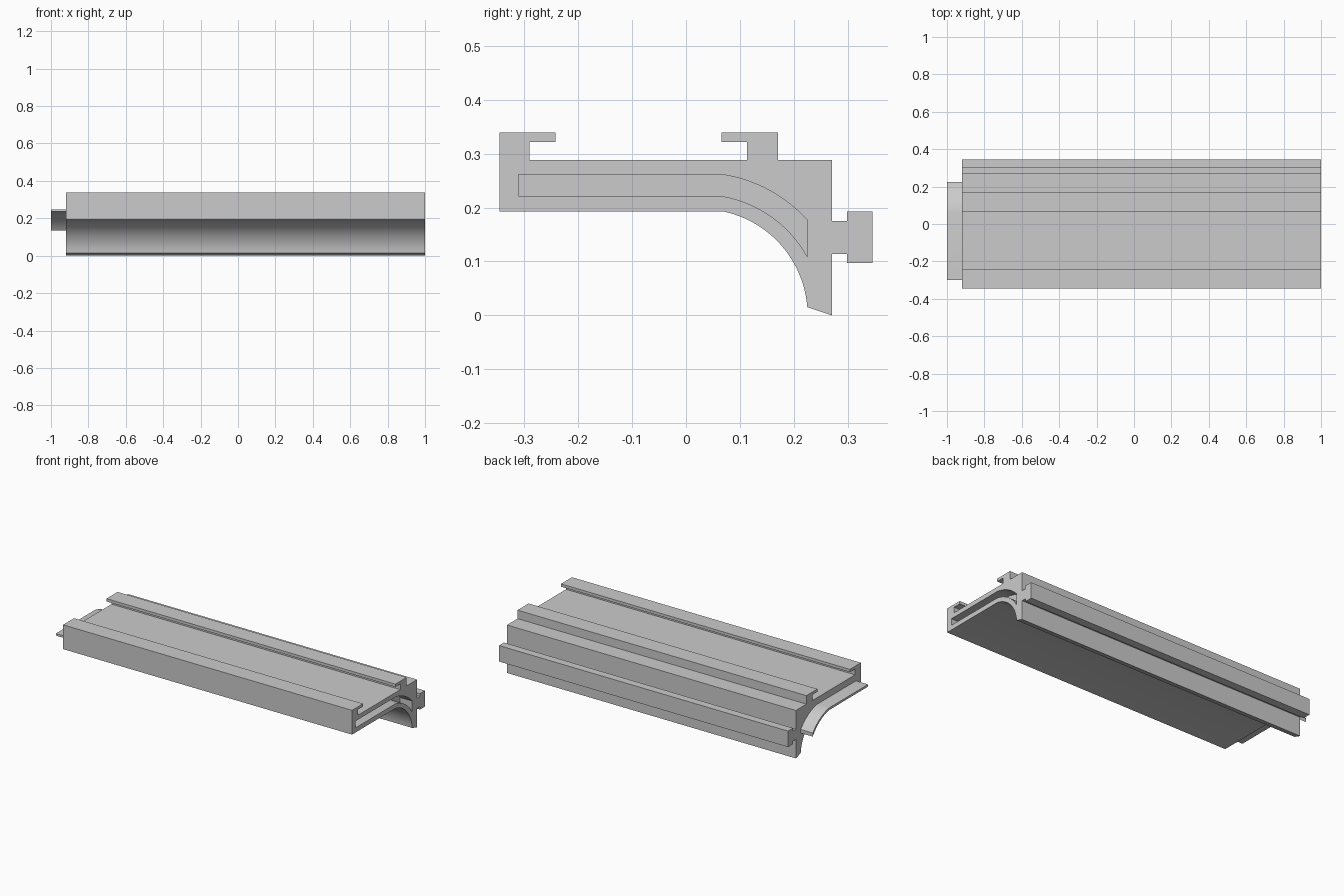
import bpy
import bmesh
from math import sqrt, atan2, sin, cos, radians

cube = bpy.data.objects.get("Cube")
if cube:
    bpy.data.objects.remove(cube, do_unlink=True)

grey = bpy.data.materials.new("plain grey")
grey.use_nodes = True
colour = (0.6, 0.6, 0.6, 1)
grey.diffuse_color = colour
grey.node_tree.nodes["Principled BSDF"].inputs["Base Color"].default_value = colour

LEFT, SHOULDER, RIGHT = -1.0, -0.92, 1.0
JOINT = RIGHT - SHOULDER * -1      # tongue length
ARC_Y = 0.0286                     # shared centre of all curves, at z = 0
BEND_Y, WALL_Y = 0.068, 0.225      # where curves begin and end


def arc(height, steps=24):
    """Points of the curve from the flat part at this height to the back wall."""
    radius = sqrt((BEND_Y - ARC_Y) ** 2 + height ** 2)
    start = atan2(height, BEND_Y - ARC_Y)
    end_z = sqrt(max(radius ** 2 - (WALL_Y - ARC_Y) ** 2, 0))
    end = atan2(end_z, WALL_Y - ARC_Y)
    angles = [start + (end - start) * i / steps for i in range(steps + 1)]
    return [(ARC_Y + radius * cos(a), radius * sin(a)) for a in angles]


def extrude(name, profile, x0, x1):
    """Solid prism with a (y, z) profile running along x."""
    bm = bmesh.new()
    face = bm.faces.new([bm.verts.new((x0, y, z)) for y, z in profile])
    moved = bmesh.ops.extrude_face_region(bm, geom=[face])["geom"]
    verts = [v for v in moved if isinstance(v, bmesh.types.BMVert)]
    bmesh.ops.translate(bm, verts=verts, vec=(x1 - x0, 0, 0))
    bmesh.ops.recalc_face_normals(bm, faces=bm.faces)
    mesh = bpy.data.meshes.new(name)
    bm.to_mesh(mesh)
    bm.free()
    mesh.materials.append(grey)
    obj = bpy.data.objects.new(name, mesh)
    bpy.context.collection.objects.link(obj)
    return obj


def select(obj):
    bpy.ops.object.select_all(action='DESELECT')
    obj.select_set(True)
    bpy.context.view_layer.objects.active = obj


def curved_strip(front_y, low, high):
    """Thin flat strip that bends down at the back."""
    return [(front_y, low), (front_y, high)] + arc(high) + arc(low)[::-1]


# Main body: two hooked rails on top, a T-shaped rail at the back
front_hook = [(-0.346, 0.193), (-0.346, 0.339), (-0.242, 0.339),
              (-0.242, 0.322), (-0.29, 0.322), (-0.29, 0.288)]
back_hook = [(0.113, 0.288), (0.113, 0.322), (0.066, 0.322),
             (0.066, 0.339), (0.171, 0.339), (0.171, 0.288)]
back_rail = [(0.271, 0.288), (0.271, 0.175), (0.299, 0.175), (0.299, 0.193),
             (0.346, 0.193), (0.346, 0.097), (0.299, 0.097), (0.299, 0.114),
             (0.271, 0.114), (0.271, 0)]
body = extrude("rail_body", front_hook + back_hook + back_rail + arc(0.193)[::-1],
               SHOULDER, RIGHT)

# Socket cut into one end
cutter = extrude("socket_cutter", curved_strip(-0.311, 0.221, 0.261),
                 RIGHT - JOINT, RIGHT + 0.05)
cutter.hide_render = True
cut = body.modifiers.new("socket", 'BOOLEAN')
cut.object = cutter
cut.operation = 'DIFFERENCE'
cut.solver = 'EXACT'
select(body)
bpy.ops.object.modifier_apply(modifier=cut.name)
bpy.data.objects.remove(cutter, do_unlink=True)

# Matching tongue on the other end
tongue = extrude("tongue", curved_strip(-0.3, 0.235, 0.248), LEFT, SHOULDER + 0.01)

for part in (body, tongue):
    select(part)
    bpy.ops.object.shade_smooth_by_angle(angle=radians(20))
